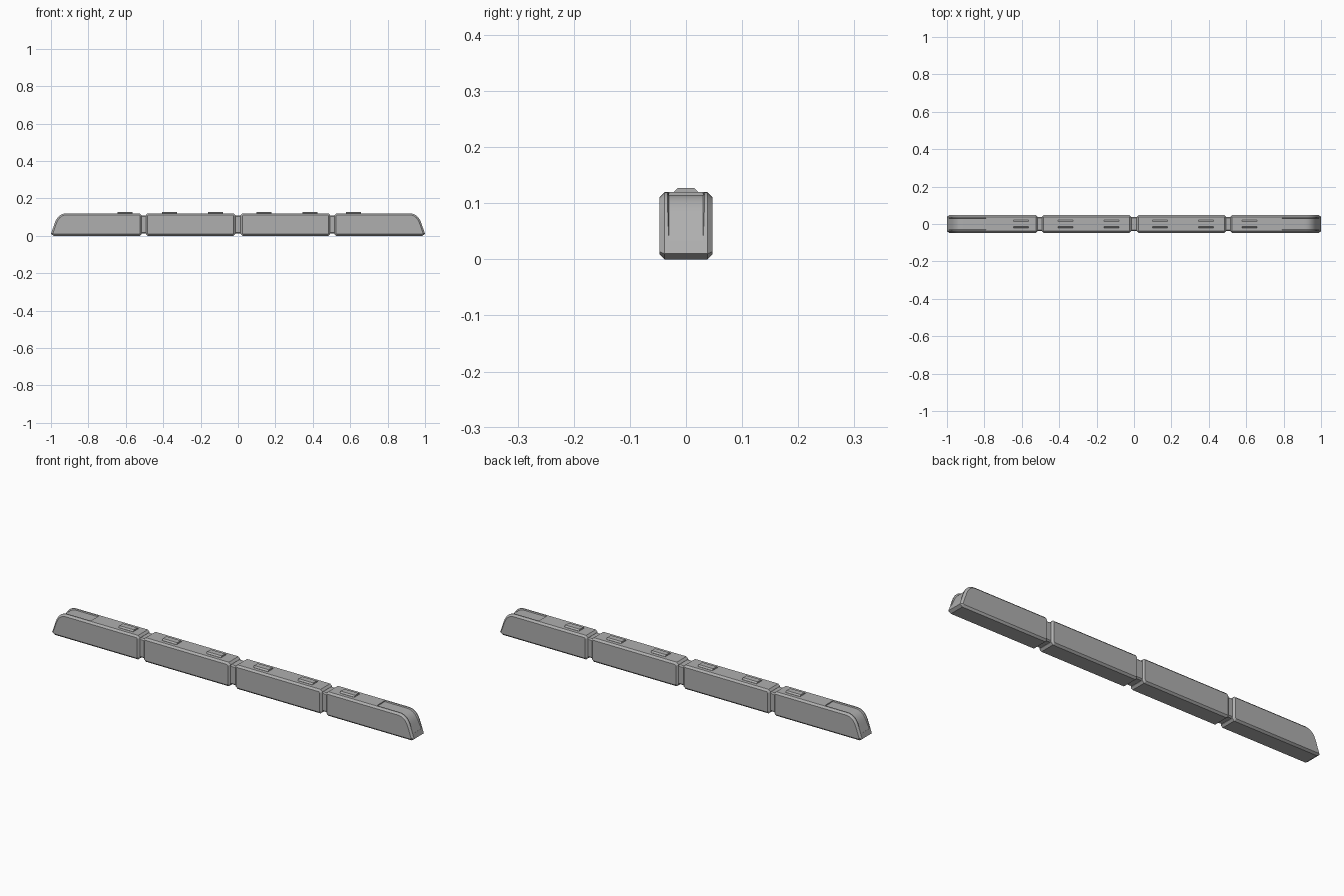
import bpy, bmesh
from mathutils import Vector

if "Cube" in bpy.data.objects:
    bpy.data.objects.remove(bpy.data.objects["Cube"])

# Dark grey body finish
grey = bpy.data.materials.new("dark_grey")
grey.diffuse_color = (0.43, 0.43, 0.43, 1)
grey.use_nodes = True
grey.node_tree.nodes["Principled BSDF"].inputs["Base Color"].default_value = grey.diffuse_color


def bezier(a, c, b, n):
    a, b, c = Vector(a), Vector(b), Vector(c)
    return [tuple(a * (1 - t) ** 2 + c * 2 * t * (1 - t) + b * t * t)
            for t in [i / n for i in range(n + 1)]]


def inset(pts, d):
    # Mitred inward offset of a counter-clockwise outline
    out = []
    for i, p in enumerate(pts):
        p, a, b = Vector(p), Vector(pts[i - 1]), Vector(pts[(i + 1) % len(pts)])
        e1, e2 = (p - a).normalized(), (b - p).normalized()
        n1, n2 = Vector((-e1.y, e1.x)), Vector((-e2.y, e2.x))
        out.append(tuple(p + (n1 + n2) * d / (1 + n1.dot(n2))))
    return out


def shade(ob):
    bpy.ops.object.select_all(action='DESELECT')
    ob.select_set(True)
    bpy.context.view_layer.objects.active = ob
    bpy.ops.object.shade_smooth_by_angle(angle=0.5)


def loft(name, rings):
    # Rings are (y, outline in x and z); all outlines share a point count
    bm = bmesh.new()
    loops = [[bm.verts.new((x, y, z)) for x, z in pts] for y, pts in rings]
    n = len(loops[0])
    for a, b in zip(loops, loops[1:]):
        for i in range(n):
            bm.faces.new((a[i], a[(i + 1) % n], b[(i + 1) % n], b[i]))
    bm.faces.new(loops[0])
    bm.faces.new(loops[-1])
    bmesh.ops.recalc_face_normals(bm, faces=bm.faces)
    me = bpy.data.meshes.new(name)
    bm.to_mesh(me)
    bm.free()
    me.materials.append(grey)
    ob = bpy.data.objects.new(name, me)
    bpy.context.collection.objects.link(ob)
    shade(ob)
    return ob


def shell(name, pts, w, d):
    # Body with chamfered sides
    small = inset(pts, d)
    return loft(name, [(-w, small), (d - w, pts), (w - d, pts), (w, small)])


def block(x0, x1, z0, z1, c):
    return [(x0 + c, z0), (x1 - c, z0), (x1, z0 + c), (x1, z1 - c),
            (x1 - c, z1), (x0 + c, z1), (x0, z1 - c), (x0, z0 + c)]


def flip(pts):
    return [(-x, z) for x, z in reversed(pts)]


W, H = 0.047, 0.12

# End cars with sloped noses and a shallow recessed windscreen strip
nose = ([(0.525, 0), (0.986, 0), (1.0, 0.01)]
        + bezier((0.981, 0.065), (0.963, H), (0.918, H), 7)
        + [(0.525, H), (0.515, H - 0.01), (0.515, 0.01)])
floor = ([(1.03, 0.032), (1.03, 0.15), (0.79, 0.15), (0.79, 0.115)]
         + bezier((0.912, 0.115), (0.956, 0.115), (0.976, 0.065), 7)
         + [(0.991, 0.034)])
for label, f in (("right", lambda p: p), ("left", flip)):
    car = shell(label + "_end_car", f(nose), W, 0.009)
    deep, high = f(floor), inset(f(floor), 0.009)
    cutter = loft("windscreen_cutter", [(-0.034, high), (-0.030, deep),
                                        (0.030, deep), (0.034, high)])
    mod = car.modifiers.new("recess", 'BOOLEAN')
    mod.operation, mod.solver, mod.object = 'DIFFERENCE', 'EXACT', cutter
    shade(car)
    bpy.ops.object.modifier_apply(modifier=mod.name)
    bpy.data.objects.remove(cutter)
    shade(car)

# Middle cars
for label, x0, x1 in (("left", -0.493, -0.014), ("right", 0.014, 0.493)):
    shell(label + "_middle_car", block(x0, x1, 0, H, 0.01), W, 0.009)

# Connectors between cars
for i, x in enumerate((-0.504, 0, 0.504)):
    shell(f"connector_{i + 1}", block(x - 0.03, x + 0.03, 0.012, 0.109, 0.006), 0.038, 0.006)

# Roof units with sloped long sides
for i, x in enumerate((-0.605, -0.365, -0.12, 0.14, 0.385, 0.617)):
    def box(top):
        return [(x - 0.04, 0.115), (x + 0.04, 0.115), (x + 0.04, top), (x - 0.04, top)]
    loft(f"roof_unit_{i + 1}", [(-0.021, box(0.121)), (-0.014, box(0.1275)),
                                (0.014, box(0.1275)), (0.021, box(0.121))])
